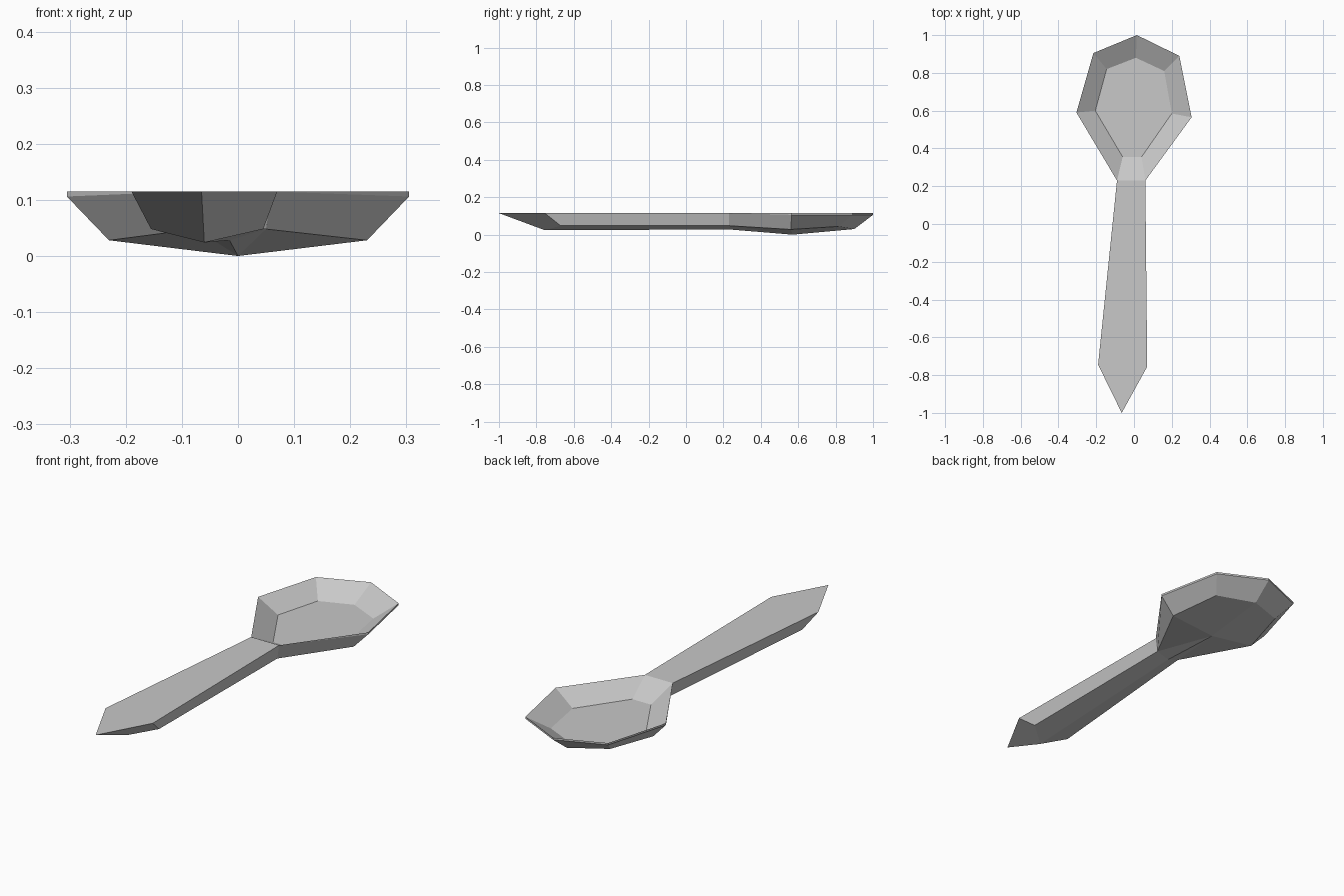
import bpy
import bmesh

# Remove the default cube only
cube = bpy.data.objects.get("Cube")
if cube:
    bpy.data.objects.remove(cube, do_unlink=True)

TOP, LIP, FLOOR, SIDE, KEEL = 0.115, 0.106, 0.05, 0.048, 0.028

# Plain metal colour
metal = bpy.data.materials.new("grey_metal")
metal.use_nodes = True
grey = (0.58, 0.58, 0.58, 1)
metal.diffuse_color = grey
metal.node_tree.nodes["Principled BSDF"].inputs["Base Color"].default_value = grey

bm = bmesh.new()


def ring(points, heights):
    """Make a row of vertices from plan points and one height per point."""
    if not isinstance(heights, list):
        heights = [heights] * len(points)
    return [bm.verts.new((x, y, z)) for (x, y), z in zip(points, heights)]


def bridge(upper, lower):
    """Skin two open rows, using triangles where they share a vertex."""
    for i in range(len(upper) - 1):
        corners = [upper[i], upper[i + 1], lower[i + 1], lower[i]]
        bm.faces.new(list(dict.fromkeys(corners)))


# Bowl rim, running from the right of the neck round to its left
rim_plan = [(-0.09, 0.23), (-0.305, 0.59), (-0.215, 0.905), (0.015, 1.0),
            (0.24, 0.89), (0.305, 0.565), (0.06, 0.23)]
rim = ring(rim_plan, TOP)
lip = [rim[0]] + ring(rim_plan[1:-1], LIP) + [rim[-1]]
bridge(rim, lip)

# Sunken inside of the bowl
floor = ring([(-0.06, 0.355), (-0.205, 0.60), (-0.145, 0.82), (0.01, 0.88),
              (0.16, 0.81), (0.20, 0.585), (0.04, 0.355)], FLOOR)
bridge(rim + rim[:1], floor + floor[:1])
bm.faces.new(floor)

# Outside of the bowl, faceted down to one low point
belly = ring([(-0.075, 0.23), (-0.23, 0.58), (-0.17, 0.825), (0.01, 0.9),
              (0.18, 0.815), (0.23, 0.56), (0.05, 0.23)],
             [SIDE, KEEL, 0.044, 0.03, 0.044, KEEL, SIDE])
bridge(lip, belly)
neck_keel, low_point = ring([(-0.015, 0.23), (0, 0.57)], [KEEL, 0])
outline = belly + [neck_keel]
for a, b in zip(outline, outline[1:] + outline[:1]):
    bm.faces.new((a, b, low_point))

# Handle: flat top, sloping sides, pointed end
end_top = ring([(0.07, -0.755), (-0.065, -1.0), (-0.19, -0.745)], TOP)
end_low = ring([(0.045, -0.67), (-0.06, -0.755), (-0.155, -0.67)],
               [SIDE, 0.024, SIDE])
handle_top = [rim[-1]] + end_top + [rim[0]]
bm.faces.new(handle_top)
bridge(handle_top, [belly[-1]] + end_low + [belly[0]])

# Handle underside, two planes meeting at a keel
end_right, end_keel, end_left = end_low
bm.faces.new((belly[-1], end_right, end_keel, neck_keel))
bm.faces.new((neck_keel, end_keel, end_left, belly[0]))

bmesh.ops.recalc_face_normals(bm, faces=bm.faces[:])
mesh = bpy.data.meshes.new("spoon")
bm.to_mesh(mesh)
bm.free()
mesh.materials.append(metal)
spoon = bpy.data.objects.new("spoon", mesh)
bpy.context.collection.objects.link(spoon)
